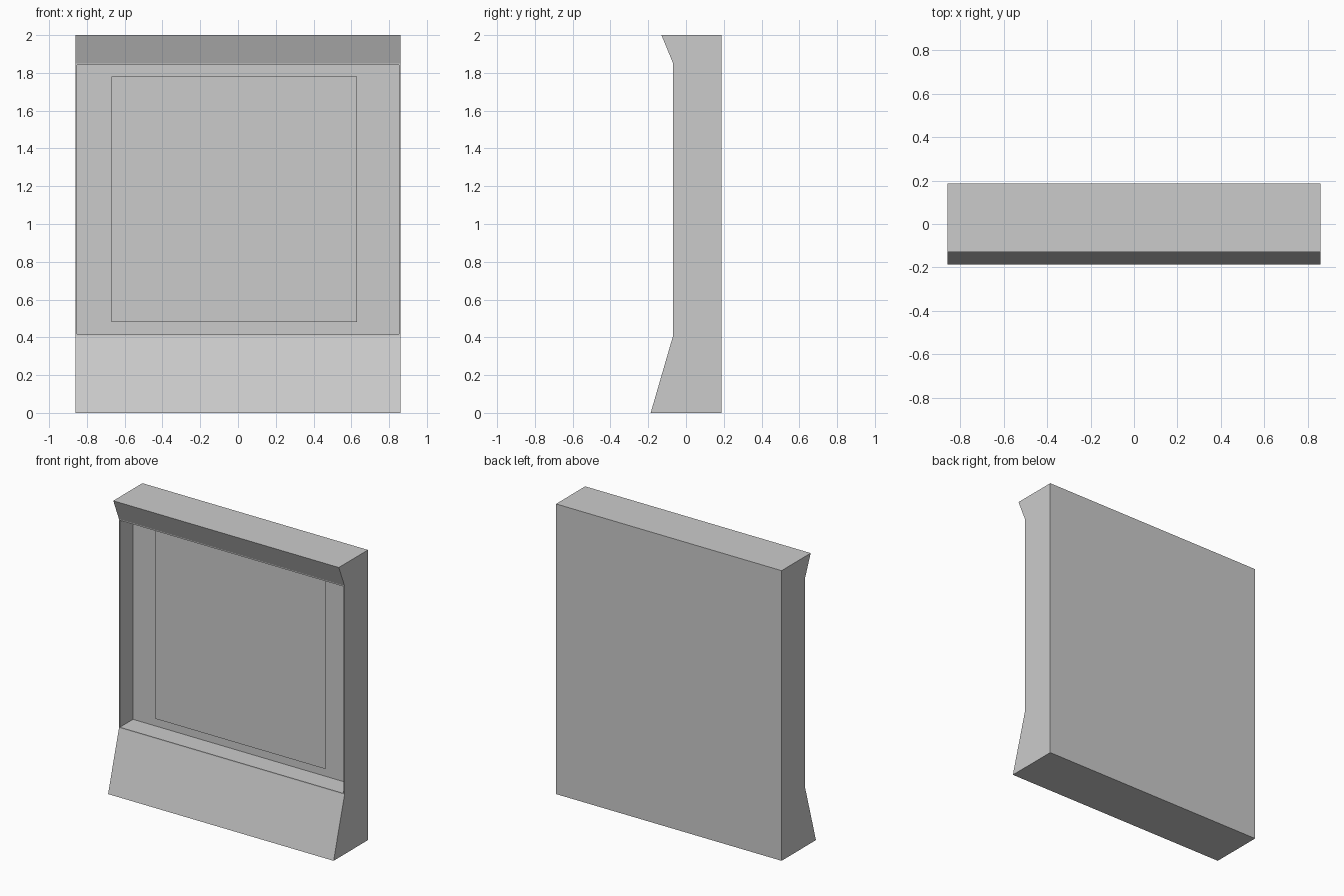
import bpy
import bmesh
from mathutils import Vector

cube = bpy.data.objects.get("Cube")
if cube:
    bpy.data.objects.remove(cube, do_unlink=True)

HALF_WIDTH = 0.86

grey = bpy.data.materials.new("plain_grey")
grey.use_nodes = True
colour = (0.6, 0.6, 0.6, 1)
grey.diffuse_color = colour
grey.node_tree.nodes["Principled BSDF"].inputs["Base Color"].default_value = colour


def add_object(name, bm):
    mesh = bpy.data.meshes.new(name)
    bm.to_mesh(mesh)
    bm.free()
    mesh.materials.append(grey)
    obj = bpy.data.objects.new(name, mesh)
    bpy.context.collection.objects.link(obj)
    return obj


# Frame: side profile (y, z) swept across the width
profile = [(-0.187, 0), (0.187, 0), (0.187, 2), (-0.13, 2), (-0.068, 1.85), (-0.068, 0.41)]
bm = bmesh.new()
side = bm.faces.new([bm.verts.new((-HALF_WIDTH, y, z)) for y, z in profile])
swept = bmesh.ops.extrude_face_region(bm, geom=[side], use_keep_orig=True)
moved = [v for v in swept["geom"] if isinstance(v, bmesh.types.BMVert)]
bmesh.ops.translate(bm, vec=(2 * HALF_WIDTH, 0, 0), verts=moved)
bmesh.ops.recalc_face_normals(bm, faces=bm.faces)

# Recess: thin rim on the upright front face, pushed straight back
front = [f for f in bm.faces if f.normal.dot(Vector((0, -1, 0))) > 0.999]
bmesh.ops.inset_region(bm, faces=front, thickness=0.007, use_even_offset=True)
pushed = bmesh.ops.extrude_discrete_faces(bm, faces=front)["faces"]
bmesh.ops.translate(bm, vec=(0, 0.143, 0), verts=list({v for f in pushed for v in f.verts}))
add_object("frame", bm)

# Panel: flat sheet standing just in front of the recess back
bm = bmesh.new()
corners = [(-0.67, 0.48), (0.63, 0.48), (0.63, 1.78), (-0.67, 1.78)]
bm.faces.new([bm.verts.new((x, 0.052, z)) for x, z in corners])
add_object("inner_panel", bm)
